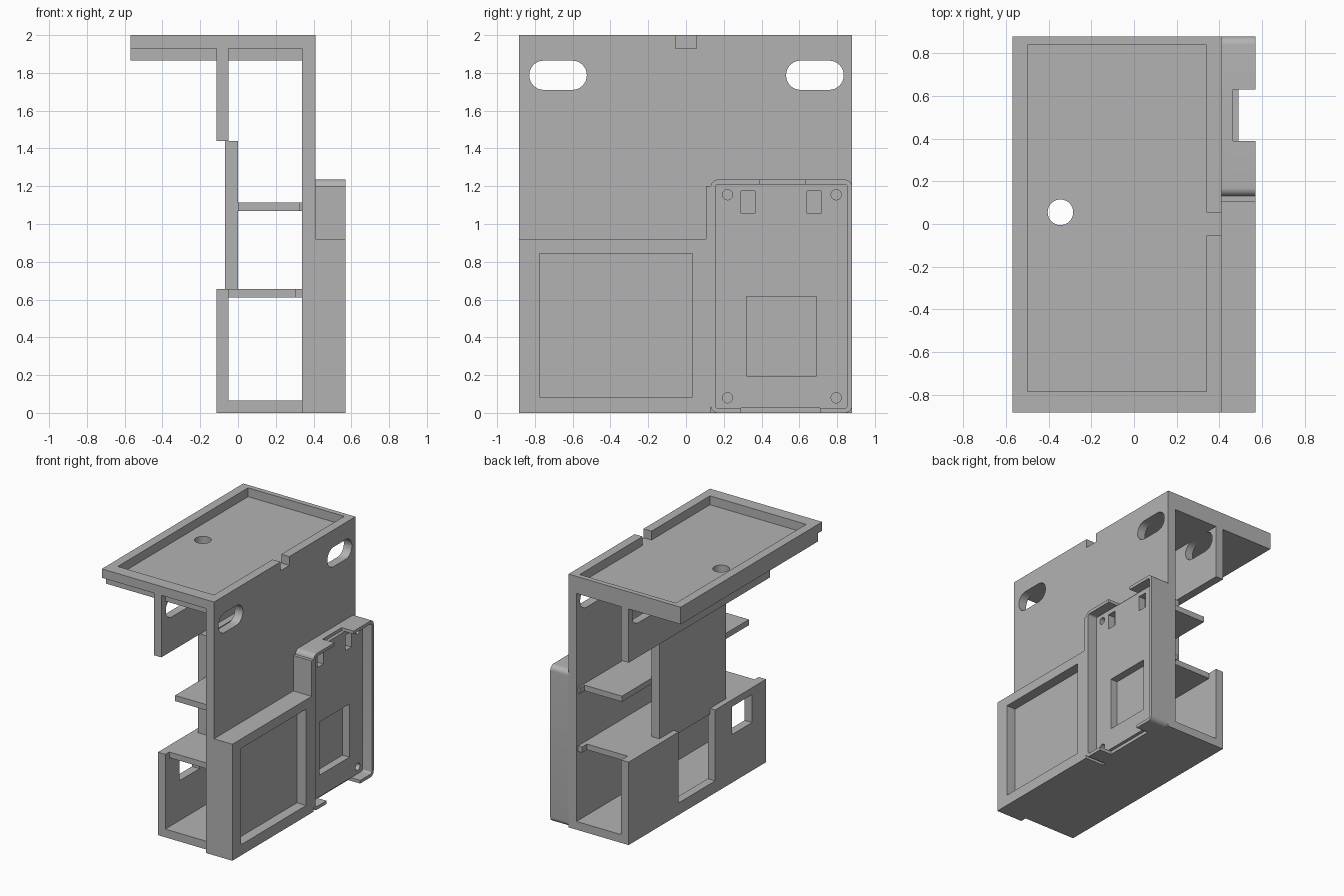
import bpy, bmesh
from mathutils import Matrix, Vector

cube = bpy.data.objects.get("Cube")
if cube:
    bpy.data.objects.remove(cube, do_unlink=True)

grey = bpy.data.materials.new("plain grey")
grey.use_nodes = True
COLOUR = (0.45, 0.45, 0.45, 1)
grey.diffuse_color = COLOUR
grey.node_tree.nodes["Principled BSDF"].inputs["Base Color"].default_value = COLOUR


def finish(name, bm):
    mesh = bpy.data.meshes.new(name)
    bm.to_mesh(mesh)
    bm.free()
    mesh.materials.append(grey)
    ob = bpy.data.objects.new(name, mesh)
    bpy.context.collection.objects.link(ob)
    return ob


def box(name, x, y, z, round_x=0):
    """Box from (min, max) ranges; round_x rounds the edges running along x."""
    bm = bmesh.new()
    bmesh.ops.create_cube(bm, size=1)
    for v in bm.verts:
        v.co = Vector([(a + b) / 2 + c * (b - a) for (a, b), c in zip((x, y, z), v.co)])
    if round_x:
        edges = [e for e in bm.edges if abs(e.verts[0].co.x - e.verts[1].co.x) > 1e-4]
        bmesh.ops.bevel(bm, geom=edges, offset=round_x, segments=8,
                        profile=0.5, affect='EDGES')
    return finish(name, bm)


def cylinder(name, centre, radius, length, axis='Z'):
    bm = bmesh.new()
    turn = Matrix.Rotation(1.570796, 4, 'Y') if axis == 'X' else Matrix()
    bmesh.ops.create_cone(bm, cap_ends=True, segments=32, radius1=radius, radius2=radius,
                          depth=length, matrix=Matrix.Translation(centre) @ turn)
    return finish(name, bm)


def cut(ob, *cutters):
    """Carve each cutter out of the object, then discard the cutter."""
    bpy.context.view_layer.objects.active = ob
    for c in cutters:
        c.hide_render = True
        mod = ob.modifiers.new("cut", 'BOOLEAN')
        mod.operation, mod.solver, mod.object = 'DIFFERENCE', 'EXACT', c
        bpy.ops.object.modifier_apply(modifier=mod.name)
        bpy.data.objects.remove(c, do_unlink=True)


def slots():
    """Rounded strap slots that pass through the upright walls."""
    return [box("slot", (-0.3, 0.6), y, (1.71, 1.865), 0.077)
            for y in ((-0.83, -0.525), (0.53, 0.835))]


FRONT, BACK = -0.885, 0.88
WALL, OUTER, HANG = (0.34, 0.41), (0.41, 0.57), (-0.115, -0.05)

# Tall main wall with slots and the notch in its top edge
main_wall = box("main_wall", WALL, (FRONT, BACK), (0, 2))
cut(main_wall, box("notch", (0.3, 0.5), (-0.055, 0.055), (1.93, 2.1)), *slots())

# Top tray: thin floor under a raised rim
tray_floor = box("tray_floor", (-0.57, 0.34), (-0.835, BACK), (1.865, 1.93))
cut(tray_floor, cylinder("hole", (-0.345, 0.055, 1.9), 0.06, 0.3))
tray_rim = box("tray_rim", (-0.57, 0.34), (FRONT, BACK), (1.93, 2))
cut(tray_rim, box("opening", (-0.5, 0.4), (-0.785, 0.84), (1.9, 2.1)))

# Wall hanging under the tray
hanging_wall = box("hanging_wall", HANG, (FRONT, BACK), (1.44, 1.93))
cut(hanging_wall, *slots())

# Middle panel and the two shelves, each with a narrow strip along the main wall
box("middle_panel", (-0.07, 0), (-0.4, 0.43), (0.61, 1.44))
for name, x, z, strip in (("upper_shelf", 0, (1.07, 1.115), 0.325),
                          ("lower_shelf", -0.05, (0.61, 0.655), 0.305)):
    box(name, (x, 0.34), (-0.785, 0.8), z)
    box(name + "_strip", (strip, 0.34), (-0.835, 0.86), z)

# Lower open-ended compartment
box("compartment_floor", (-0.115, 0.34), (-0.835, BACK), (0, 0.065))
side = box("compartment_side", HANG, (-0.835, BACK), (0.065, 0.655))
cut(side,
    box("tall_notch", (-0.2, 0.02), (-0.2, 0.255), (0.095, 0.7)),
    box("window", (-0.2, 0.02), (-0.66, -0.41), (0.38, 0.6)))

# Outer square pocket
pocket = box("side_pocket", OUTER, (FRONT, 0.13), (0, 0.92))
cut(pocket, box("recess", (0.49, 0.7), (-0.775, 0.035), (0.085, 0.845)))
box("pocket_post", OUTER, (0.105, 0.15), (0.92, 1.2))

# Outer device holder with a rounded outline, lip gaps and sunken details
holder = box("device_holder", OUTER, (0.13, BACK), (0, 1.235), 0.04)
cut(holder,
    box("recess", (0.49, 0.7), (0.155, 0.855), (0.025, 1.21), 0.015),
    box("top_gap", (0.465, 0.7), (0.39, 0.63), (1.21, 1.3)),
    box("bottom_gap", (0.465, 0.7), (0.29, 0.71), (-0.1, 0.025)),
    box("square_well", (0.43, 0.7), (0.32, 0.69), (0.195, 0.615)),
    *[box("slot_well", (0.43, 0.7), y, (1.055, 1.175))
      for y in ((0.29, 0.365), (0.64, 0.715))],
    *[cylinder("screw_well", (0.52, y, z), 0.027, 0.18, 'X')
      for y in (0.22, 0.795) for z in (0.08, 1.155)])

# Smooth only the rounded parts
for ob in (main_wall, hanging_wall, tray_floor, holder):
    bpy.ops.object.select_all(action='DESELECT')
    ob.select_set(True)
    bpy.context.view_layer.objects.active = ob
    bpy.ops.object.shade_smooth_by_angle()
